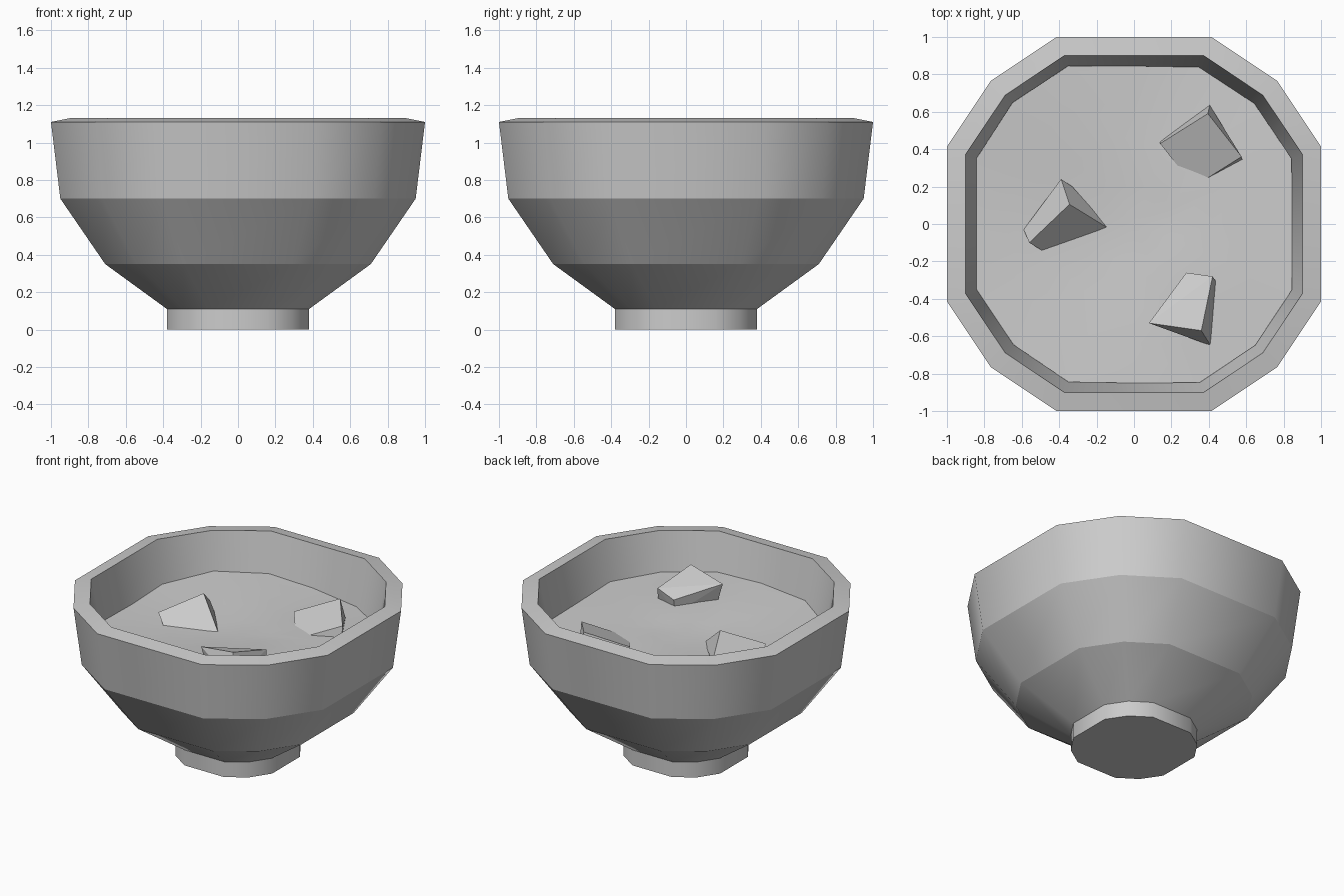
import bpy, bmesh, math

if "Cube" in bpy.data.objects:
    bpy.data.objects.remove(bpy.data.objects["Cube"])

# twelve corners: a 16-gon without the four on-axis corners
ANGLES = [math.radians(q * 90 + a) for q in range(4) for a in (22.5, 45, 67.5)]
K = 1 / math.cos(math.radians(22.5))


def ring_xy(half):
    return [(half * K * math.cos(a), half * K * math.sin(a)) for a in ANGLES]


def finish(bm, name, smooth):
    bmesh.ops.recalc_face_normals(bm, faces=bm.faces)
    for f in bm.faces:
        f.smooth = smooth
    me = bpy.data.meshes.new(name)
    bm.to_mesh(me)
    bm.free()
    ob = bpy.data.objects.new(name, me)
    bpy.context.collection.objects.link(ob)
    return ob


def bridge(bm, a, b):
    n = len(a)
    for i in range(n):
        bm.faces.new((a[i], a[(i + 1) % n], b[(i + 1) % n], b[i]))


# bowl: foot, flared body, rim and inner wall from one profile
profile = [(.38, 0), (.38, .11), (.71, .35), (.95, .70), (1.0, 1.11),
           (.90, 1.13), (.82, .70), (.60, .42)]
bm = bmesh.new()
rings = [[bm.verts.new((x, y, z)) for x, y in ring_xy(h)] for h, z in profile]
for a, b in zip(rings, rings[1:]):
    bridge(bm, a, b)
bm.faces.new(rings[0])
bm.faces.new(rings[-1])
for r in rings:
    for i in range(12):
        bm.edges.get((r[i], r[(i + 1) % 12])).smooth = False
finish(bm, "bowl", True)

# soup: gently uneven surface through a few measured heights
heights = [(-.65, .65, .87), (-.09, .85, .86), (.24, .85, .79), (.65, .65, .82),
           (-.84, .11, .82), (-.6, -.7, .83), (0, -.85, .88), (.65, -.6, .86),
           (.84, 0, .84), (.42, .25, .84), (.24, .29, .845), (-.12, -.03, .81),
           (-.5, -.12, .815), (.3, -.3, .87)]


def soup_z(x, y):
    w = [1 / (((x - a) ** 2 + (y - b) ** 2) ** 1.25 + .01) for a, b, _ in heights]
    return sum(k * h[2] for k, h in zip(w, heights)) / sum(w)


bm = bmesh.new()
centre = bm.verts.new((0, 0, soup_z(0, 0)))
prev = None
for h in (.2, .42, .64, .845):
    pts = ring_xy(h)
    # split the long sides so the surface can undulate there too
    full = []
    for i, (x, y) in enumerate(pts):
        full.append((x, y))
        if i % 3 == 2:
            nx, ny = pts[(i + 1) % 12]
            full.append(((x + nx) / 2, (y + ny) / 2))
    ring = []
    for x, y in full:
        z = soup_z(x, y)
        s = 1 + .2 * (z - .845) if h > .8 else 1
        ring.append(bm.verts.new((x * s, y * s, z)))
    if prev:
        bridge(bm, prev, ring)
    else:
        for i in range(len(ring)):
            bm.faces.new((centre, ring[i], ring[(i + 1) % len(ring)]))
    prev = ring
finish(bm, "soup", True)


# chunks: tilted blocks half sunk in the soup
def chunk(name, points):
    bm = bmesh.new()
    for p in points:
        bm.verts.new(p)
    bmesh.ops.convex_hull(bm, input=bm.verts)
    bmesh.ops.dissolve_limit(bm, angle_limit=math.radians(3),
                             verts=bm.verts, edges=bm.edges)
    finish(bm, name, False)


chunk("chunk_left", [(-.345, .105, .995), (-.56, -.10, .88), (-.47, -.155, .80),
                     (-.125, -.03, .80), (-.39, .24, .88), (-.59, -.03, .82),
                     (-.33, .20, .84), (-.35, 0, .74)])
chunk("chunk_back", [(.395, .59, .97), (.14, .43, .87), (.575, .36, .91),
                     (.32, .20, .81), (.405, .635, .82), (.14, .445, .82),
                     (.58, .345, .83), (.36, .38, .74)])
chunk("chunk_front", [(.36, -.57, 1.02), (.08, -.53, .97), (.28, -.26, .905),
                      (.42, -.28, .945), (.44, -.31, .84), (.41, -.65, .85),
                      (.12, -.52, .82), (.28, -.28, .80)])
